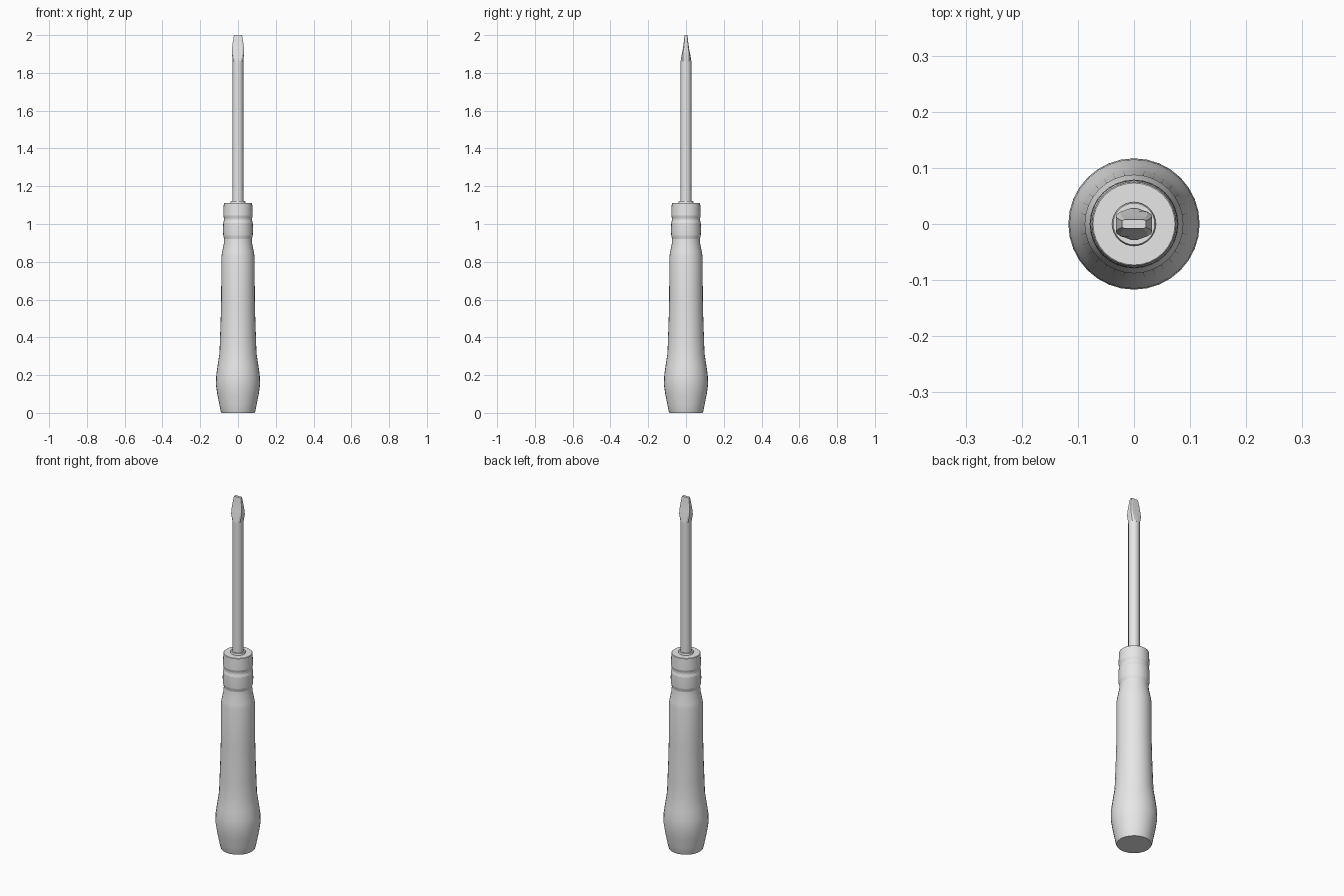
import bpy, bmesh, math

if "Cube" in bpy.data.objects:
    bpy.data.objects.remove(bpy.data.objects["Cube"])

grey = bpy.data.materials.new("light_grey")
grey.diffuse_color = (0.8, 0.8, 0.8, 1)
grey.use_nodes = True
grey.node_tree.nodes["Principled BSDF"].inputs["Base Color"].default_value = grey.diffuse_color


def circle(r, z, n):
    return [(r * math.cos(2 * math.pi * i / n), r * math.sin(2 * math.pi * i / n), z) for i in range(n)]


def clipped(w, d, z, n):
    """Circle stretched and clipped to a rectangle of half sizes w, d."""
    clip = lambda v, m: max(-m, min(m, v))
    pts = []
    for i in range(n):
        a = 2 * math.pi * (i + 0.5) / n
        pts.append((clip(w * 1.35 * math.cos(a), w), clip(d * 1.35 * math.sin(a), d), z))
    return pts


def loft(name, rings, angle):
    """Skin a stack of rings and cap both ends."""
    bm = bmesh.new()
    loops = [[bm.verts.new(p) for p in ring] for ring in rings]
    n = len(loops[0])
    for a, b in zip(loops, loops[1:]):
        for i in range(n):
            j = (i + 1) % n
            bm.faces.new((a[i], a[j], b[j], b[i]))
    bm.faces.new(loops[0][::-1])
    bm.faces.new(loops[-1])
    mesh = bpy.data.meshes.new(name)
    bm.to_mesh(mesh)
    bm.free()
    mesh.materials.append(grey)
    ob = bpy.data.objects.new(name, mesh)
    bpy.context.collection.objects.link(ob)
    bpy.ops.object.select_all(action='DESELECT')
    ob.select_set(True)
    bpy.context.view_layer.objects.active = ob
    bpy.ops.object.shade_smooth_by_angle(angle=math.radians(angle))
    return ob


# Handle: swollen butt, long grip, ringed neck
handle = [(0.088, 0), (0.092, 0.01), (0.099, 0.045), (0.109, 0.095), (0.117, 0.15),
          (0.115, 0.20), (0.108, 0.25), (0.098, 0.315), (0.095, 0.40), (0.092, 0.48),
          (0.089, 0.60), (0.088, 0.825), (0.084, 0.85), (0.075, 0.895), (0.073, 0.92),
          (0.078, 0.94), (0.079, 0.97), (0.078, 1.005), (0.074, 1.02), (0.074, 1.03),
          (0.078, 1.045), (0.077, 1.07), (0.075, 1.11), (0.073, 1.112)]
loft("handle", [circle(r, z, 32) for r, z in handle], 12)

# Collar where the shaft enters the handle
loft("collar", [circle(r, z, 32) for r, z in [(0.039, 1.10), (0.039, 1.118), (0.037, 1.122)]], 30)

# Round shaft
loft("shaft", [circle(0.029, z, 16) for z in (1.10, 1.865)], 30)

# Flat blade: widens slightly, then tapers to the tip
blade = [(0.0315, 0.022, 1.90), (0.032, 0.017, 1.925), (0.028, 0.012, 1.96), (0.021, 0.008, 2.0)]
base = [(0.029 * math.cos(2 * math.pi * (i + 0.5) / 16),
         0.029 * math.sin(2 * math.pi * (i + 0.5) / 16), 1.86) for i in range(16)]
loft("blade", [base] + [clipped(w, d, z, 16) for w, d, z in blade], 20)
